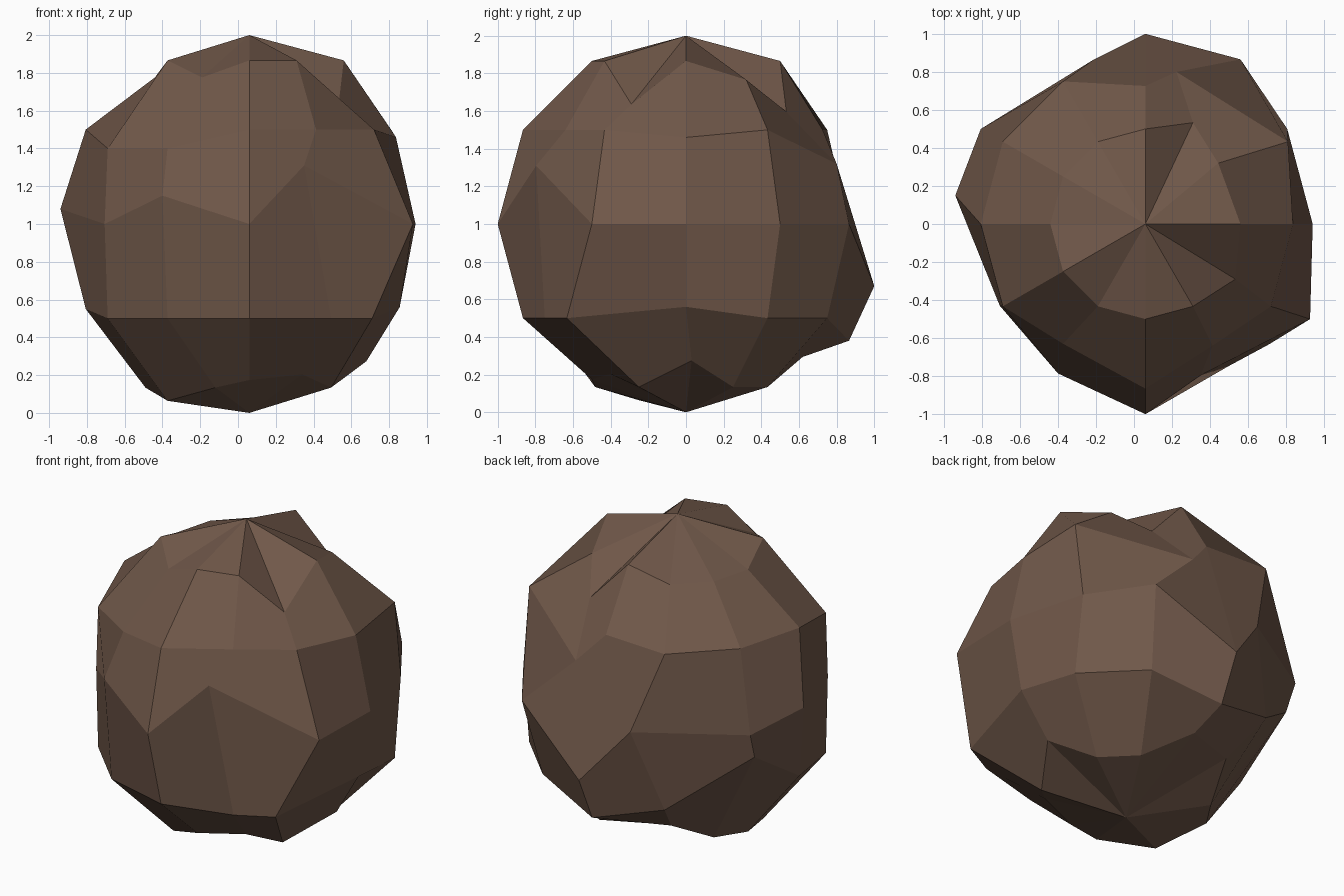
import bpy, bmesh
from math import sin, cos, pi
from mathutils import Vector

old = bpy.data.objects.get("Cube")
if old:
    bpy.data.objects.remove(old, do_unlink=True)

SEGMENTS, RINGS = 12, 6
CENTRE = Vector((0.06, 0, 1))
bm = bmesh.new()


def sphere_point(polar, turn):
    """New corner on the round stone, polar angle counted from the top."""
    direction = Vector((sin(polar) * cos(turn), sin(polar) * sin(turn), cos(polar)))
    return bm.verts.new(CENTRE + direction)


def move(ring, *segments, x=0, y=0, z=0):
    """Shift some corners of one ring; segments run counter-clockwise from +x."""
    for segment in segments:
        ring[segment].co += Vector((x, y, z))


# Round stone: rings of quads closed by a fan at each pole
top, bottom = sphere_point(0, 0), sphere_point(pi, 0)
rings = [[sphere_point(pi * r / RINGS, 2 * pi * s / SEGMENTS) for s in range(SEGMENTS)]
         for r in range(1, RINGS)]
crown, shoulder, waist, hip, base = rings
for s in range(SEGMENTS):
    n = (s + 1) % SEGMENTS
    bm.faces.new((top, crown[s], crown[n]))
    bm.faces.new((bottom, base[n], base[s]))
    for upper, lower in zip(rings, rings[1:]):
        bm.faces.new((upper[s], lower[s], lower[n], upper[n]))

# Notches beside the peak
move(crown, 1, x=-.05, y=.07, z=-.1)
move(crown, 2, y=.1, z=-.27)
move(crown, 11, x=.04, y=-.04, z=-.23)

# Lowered right half of the crown
move(crown, 4, 5, 6, 8, z=-.09)

# Left side pressed in
move(shoulder, 0, 11, x=-.09)
move(shoulder, 0, z=-.04)
move(waist, 0, 1, x=-.12)
move(hip, 0, x=-.07, z=.06)
move(hip, 11, x=-.1, y=-.2)

# Broad scrape on the front left
move(shoulder, 10, x=-.08, y=.11)
move(waist, 10, x=-.21, y=.07, z=.31)

# Scrape on the front right
move(shoulder, 7, 8, z=-.1)
move(shoulder, 8, y=.12)
move(waist, 7, x=.1, y=.07)
move(waist, 8, x=.04, y=.08, z=.15)

# Bulge on the right
move(waist, 6, y=.15, z=.08)
move(hip, 6, z=.05)
move(hip, 5, x=-.1, z=.33)

# Sagging back
move(shoulder, 2, x=-.27, y=.05, z=-.18)
move(shoulder, 3, y=-.14)
move(waist, 3, z=-.33)
move(waist, 4, x=.23)
move(hip, 3, z=-.12)

# Uneven underside
move(base, 0, x=.12, y=.03, z=.14)
move(base, 3, y=.12, z=.16)
move(base, 4, x=-.07, y=.09, z=.15)
move(base, 6, x=-.05, y=.07)
move(base, 7, z=-.07)
move(base, 8, x=.07, y=-.05)
move(base, 9, z=.04)
move(base, 10, x=.03, y=.03, z=.07)

# Brown stone colour
stone = bpy.data.materials.new("brown_stone")
stone.use_nodes = True
colour = (.162, .097, .067, 1)
stone.diffuse_color = colour
shader = stone.node_tree.nodes["Principled BSDF"]
shader.inputs["Base Color"].default_value = colour
shader.inputs["Roughness"].default_value = .9

# Rock object with flat faces
bmesh.ops.recalc_face_normals(bm, faces=bm.faces)
mesh = bpy.data.meshes.new("rock")
bm.to_mesh(mesh)
bm.free()
mesh.materials.append(stone)
rock = bpy.data.objects.new("rock", mesh)
bpy.context.scene.collection.objects.link(rock)
